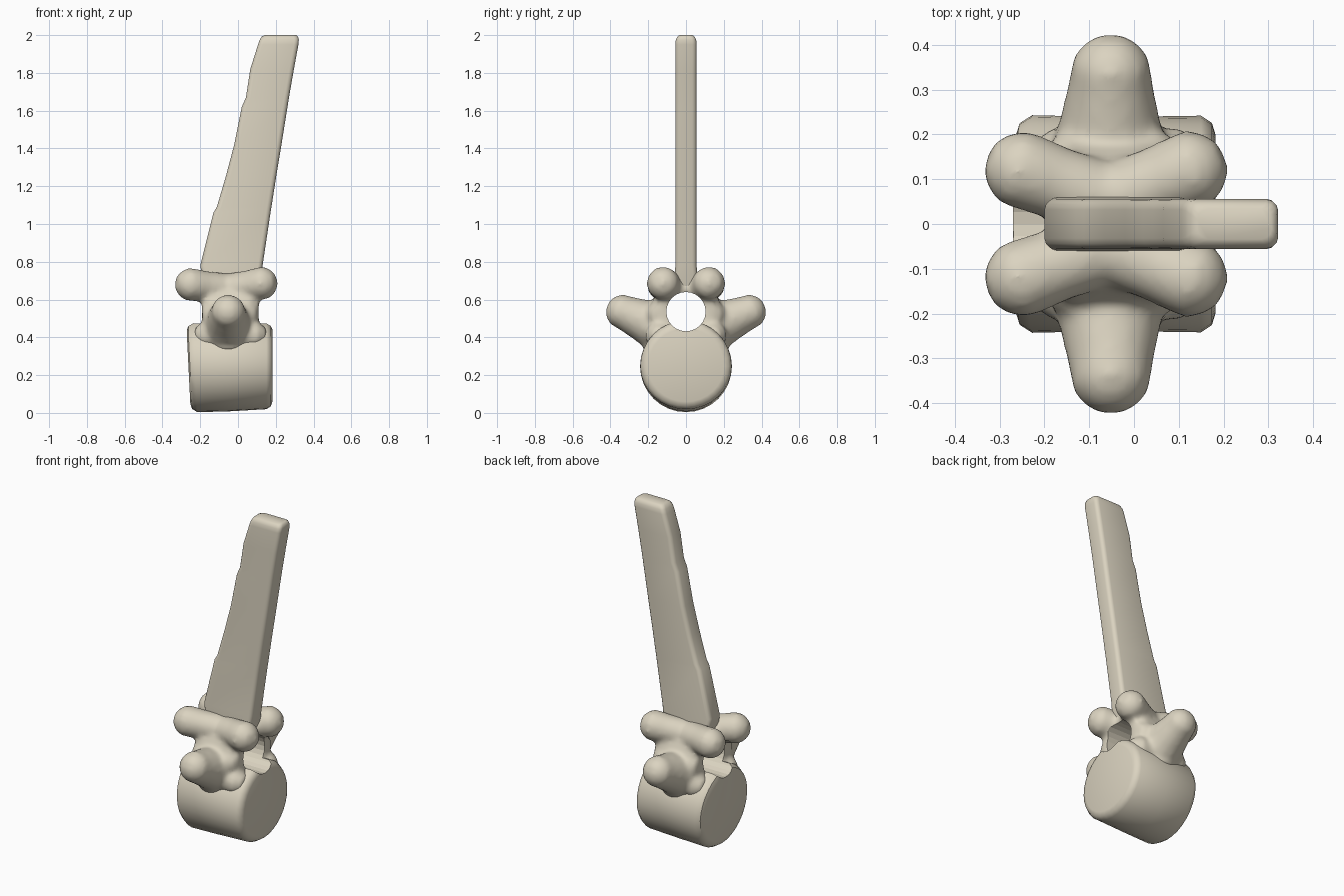
import bpy, bmesh, math
from mathutils import Vector

if "Cube" in bpy.data.objects:
    bpy.data.objects.remove(bpy.data.objects["Cube"])

bone = bpy.data.materials.new("bone")
bone.diffuse_color = (0.71, 0.655, 0.53, 1)
bone.use_nodes = True
bone.node_tree.nodes["Principled BSDF"].inputs["Base Color"].default_value = bone.diffuse_color


def make_object(name, bm):
    bmesh.ops.recalc_face_normals(bm, faces=bm.faces)
    mesh = bpy.data.meshes.new(name)
    bm.to_mesh(mesh)
    bm.free()
    obj = bpy.data.objects.new(name, mesh)
    bpy.context.collection.objects.link(obj)
    mesh.materials.append(bone)
    return obj


def shade(obj, angle=40):
    bpy.ops.object.select_all(action='DESELECT')
    obj.select_set(True)
    bpy.context.view_layer.objects.active = obj
    bpy.ops.object.shade_smooth_by_angle(angle=math.radians(angle))


def skin(bm, rings, closed=False):
    """Bridge rings of vertices, capping the ends unless the chain is closed."""
    n = len(rings[0])
    pairs = list(zip(rings, rings[1:])) + ([(rings[-1], rings[0])] if closed else [])
    for a, b in pairs:
        for i in range(n):
            j = (i + 1) % n
            bm.faces.new((a[i], a[j], b[j], b[i]))
    if not closed:
        bm.faces.new(rings[0])
        bm.faces.new(rings[-1])


def x_ring(bm, x, ry, rz, cz, n=32):
    return [bm.verts.new((x, ry * math.cos(2 * math.pi * i / n),
                          cz + rz * math.sin(2 * math.pi * i / n))) for i in range(n)]


def knob(bm, start, end, stations, n=16):
    """Tapered round process; stations are (fraction along axis, radius)."""
    start, end = Vector(start), Vector(end)
    rot = (end - start).to_track_quat('Z', 'Y')
    rings = []
    for t, r in stations:
        c = start.lerp(end, t)
        rings.append([bm.verts.new(c + rot @ Vector((r * math.cos(2 * math.pi * i / n),
                                                     r * math.sin(2 * math.pi * i / n), 0)))
                      for i in range(n)])
    skin(bm, rings)


def blade_ring(bm, z, x0, x1, half, r=0.024, steps=3):
    """Horizontal rounded rectangle."""
    ring = []
    corners = [(x1 - r, half - r), (x0 + r, half - r), (x0 + r, r - half), (x1 - r, r - half)]
    for k, (cx, cy) in enumerate(corners):
        for s in range(steps + 1):
            a = math.pi / 2 * (k + s / steps)
            ring.append(bm.verts.new((cx + r * math.cos(a), cy + r * math.sin(a), z)))
    return ring


# Canal cutter
bm = bmesh.new()
skin(bm, [x_ring(bm, x, 0.104, 0.104, 0.536, 24) for x in (-0.5, 0.5)])
cutter = make_object("canal_cutter", bm)
cutter.hide_render = True
cutter.hide_viewport = True


def cut_canal(obj):
    mod = obj.modifiers.new("canal", 'BOOLEAN')
    mod.object = cutter
    mod.operation = 'DIFFERENCE'
    mod.solver = 'EXACT'


# Body: a drum with softened rims, a little narrower at its waist
bm = bmesh.new()
drum = [(-0.27, 0.20), (-0.262, 0.226), (-0.235, 0.243), (-0.05, 0.239),
        (0.15, 0.242), (0.174, 0.226), (0.182, 0.20)]
skin(bm, [x_ring(bm, x, r, r, 0.247) for x, r in drum])
for v in bm.verts:
    if v.co.x < -0.2:                    # lower edge pulled in at one end
        v.co.x += 0.05 * max(0, 0.4 - v.co.z)
    elif v.co.x > 0.1 and v.co.z < 0.25:  # underside rises a little at the other
        v.co.z += 0.06 * (0.25 - v.co.z)
body = make_object("vertebral_body", bm)
cut_canal(body)
shade(body)

# Arch with its side and joint processes, fused and softened
bm = bmesh.new()
arch = [(-0.19, 0.15), (-0.15, 0.185), (0.06, 0.185), (0.11, 0.15)]
skin(bm, [x_ring(bm, x, r, r, 0.536) for x, r in arch]
     + [x_ring(bm, x, 0.09, 0.09, 0.536) for x in (0.11, -0.19)], closed=True)
bulb = [(0, 0.085), (0.4, 0.082), (0.6, 0.086), (0.78, 0.087), (0.9, 0.068), (1, 0.035)]
for s in (-1, 1):
    # transverse process
    knob(bm, (-0.055, s * 0.155, 0.46), (-0.05, s * 0.415, 0.568),
         [(0, 0.135), (0.3, 0.112), (0.62, 0.094), (0.82, 0.086), (0.93, 0.062), (1, 0.03)])
    # joint processes, spreading diagonally from the root of the spine
    knob(bm, (-0.07, s * 0.055, 0.655), (-0.325, s * 0.148, 0.69), bulb)
    knob(bm, (-0.04, s * 0.055, 0.655), (0.198, s * 0.15, 0.70), bulb)
    # pedicle flare onto the body
    knob(bm, (-0.05, s * 0.13, 0.33), (-0.05, s * 0.13, 0.52),
         [(0, 0.10), (0.5, 0.09), (1, 0.07)])
    knob(bm, (-0.23, s * 0.14, 0.41), (0.15, s * 0.14, 0.41),
         [(0, 0.04), (0.12, 0.075), (0.88, 0.075), (1, 0.04)])
    # side wall of the arch
    knob(bm, (-0.19, s * 0.135, 0.52), (0.10, s * 0.135, 0.52),
         [(0, 0.05), (0.15, 0.075), (0.85, 0.075), (1, 0.05)])
arch_obj = make_object("neural_arch", bm)
remesh = arch_obj.modifiers.new("fuse", 'REMESH')
remesh.mode = 'VOXEL'
remesh.voxel_size = 0.013
remesh.use_smooth_shade = True
soft = arch_obj.modifiers.new("soften", 'SMOOTH')
soft.factor = 0.5
soft.iterations = 10
cut_canal(arch_obj)

# Spine: a tall leaning blade with rounded edges, (height, back x, front x, half width)
bm = bmesh.new()
levels = [(0.65, -0.17, 0.105, 0.062), (0.72, -0.19, 0.12, 0.062), (0.78, -0.20, 0.13, 0.056),
          (1.06, -0.13, 0.172, 0.056), (1.09, -0.112, 0.177, 0.056), (1.25, -0.065, 0.202, 0.056),
          (1.42, -0.02, 0.23, 0.056), (1.62, 0.02, 0.262, 0.056), (1.67, 0.042, 0.27, 0.056),
          (1.82, 0.065, 0.296, 0.056), (1.95, 0.106, 0.32, 0.056), (1.975, 0.115, 0.322, 0.054),
          (1.992, 0.126, 0.318, 0.046), (2.0, 0.142, 0.308, 0.034)]
skin(bm, [blade_ring(bm, *lv) for lv in levels])
spine = make_object("spinous_process", bm)
shade(spine)
